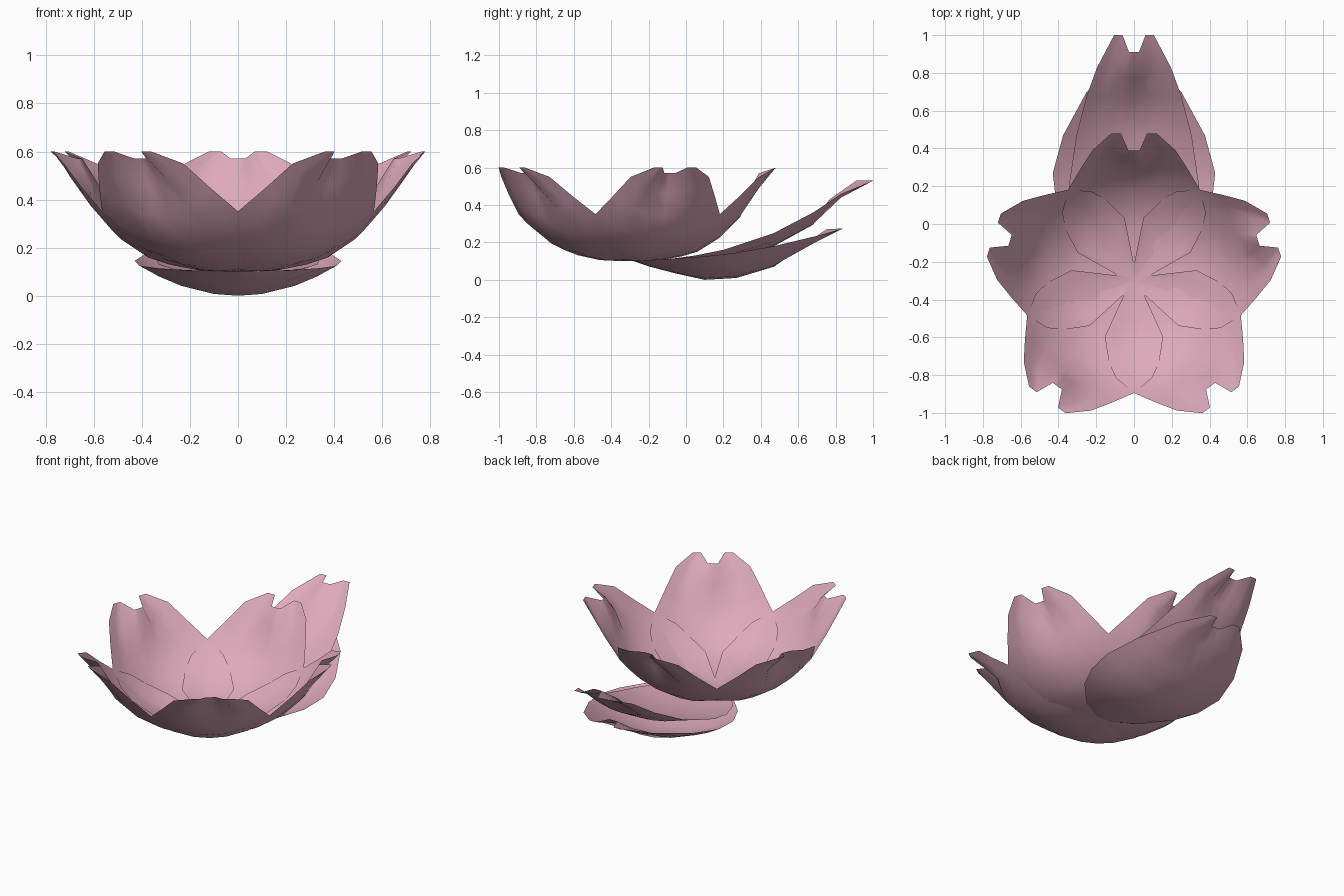
import bpy
import math

cube = bpy.data.objects.get("Cube")
if cube:
    bpy.data.objects.remove(cube, do_unlink=True)

pink = bpy.data.materials.new("petal_pink")
pink.use_nodes = True
color = (0.73, 0.40, 0.50, 1)
pink.diffuse_color = color
bsdf = pink.node_tree.nodes["Principled BSDF"]
bsdf.inputs["Base Color"].default_value = color
bsdf.inputs["Roughness"].default_value = 0.8

# Positions across a petal, as fractions of its half width
HALF = [0.25, 0.58, 0.8, 1]
ACROSS = [-u for u in reversed(HALF)] + [0] + HALF
FLOWER_Y = -0.3


def petal(name, rows, angle=0, notch_drop=0.03):
    """Rows hold distance from base, half width, middle height, edge height."""
    verts, faces = [], []
    last = len(rows) - 1
    n = len(ACROSS)
    for i, (dist, half, mid, edge) in enumerate(rows):
        for u in ACROSS:
            y, z = dist, mid + (edge - mid) * u * u
            # Notch cut into the middle of the tip
            if abs(u) < 0.3 and i >= last - 1:
                y -= 0.09 if i == last else 0.06
                z -= notch_drop if i == last else 0
            verts.append((u * half, y, z))
    for i in range(last):
        for j in range(n - 1):
            a = i * n + j
            faces.append((a, a + 1, a + n + 1, a + n))
    mesh = bpy.data.meshes.new(name)
    mesh.from_pydata(verts, [], faces)
    mesh.materials.append(pink)
    mesh.shade_smooth()
    obj = bpy.data.objects.new(name, mesh)
    obj.location.y = FLOWER_Y
    obj.rotation_euler.z = math.radians(angle)
    bpy.context.collection.objects.link(obj)
    return obj


# Five overlapping petals of the open flower
BLOOM = [
    (0.0, 0.03, 0.10, 0.10),
    (0.02, 0.07, 0.10, 0.105),
    (0.15, 0.30, 0.103, 0.16),
    (0.275, 0.363, 0.125, 0.225),
    (0.36, 0.38, 0.15, 0.285),
    (0.48, 0.35, 0.225, 0.35),
    (0.59, 0.285, 0.335, 0.45),
    (0.69, 0.22, 0.46, 0.55),
    (0.78, 0.12, 0.60, 0.60),
]
for k in range(5):
    petal(f"flower_petal_{k + 1}", BLOOM, k * 72)

# Long loose petal under the flower, sweeping up to the back
UPPER = [
    (0.02, 0.05, 0.10, 0.10),
    (0.08, 0.17, 0.095, 0.105),
    (0.2, 0.27, 0.085, 0.11),
    (0.35, 0.33, 0.09, 0.13),
    (0.5, 0.345, 0.11, 0.16),
    (0.77, 0.305, 0.18, 0.25),
    (0.98, 0.25, 0.295, 0.36),
    (1.13, 0.195, 0.43, 0.46),
    (1.3, 0.105, 0.53, 0.53),
]
petal("upper_loose_petal", UPPER, notch_drop=0)

# Wide loose petal cupped at the bottom
LOWER = [
    (0.02, 0.05, 0.10, 0.10),
    (0.1, 0.20, 0.072, 0.105),
    (0.25, 0.34, 0.033, 0.115),
    (0.4, 0.41, 0.0, 0.125),
    (0.57, 0.43, 0.01, 0.145),
    (0.77, 0.375, 0.07, 0.18),
    (1.0, 0.25, 0.19, 0.235),
    (1.14, 0.11, 0.275, 0.275),
]
petal("lower_loose_petal", LOWER, notch_drop=0.005)
